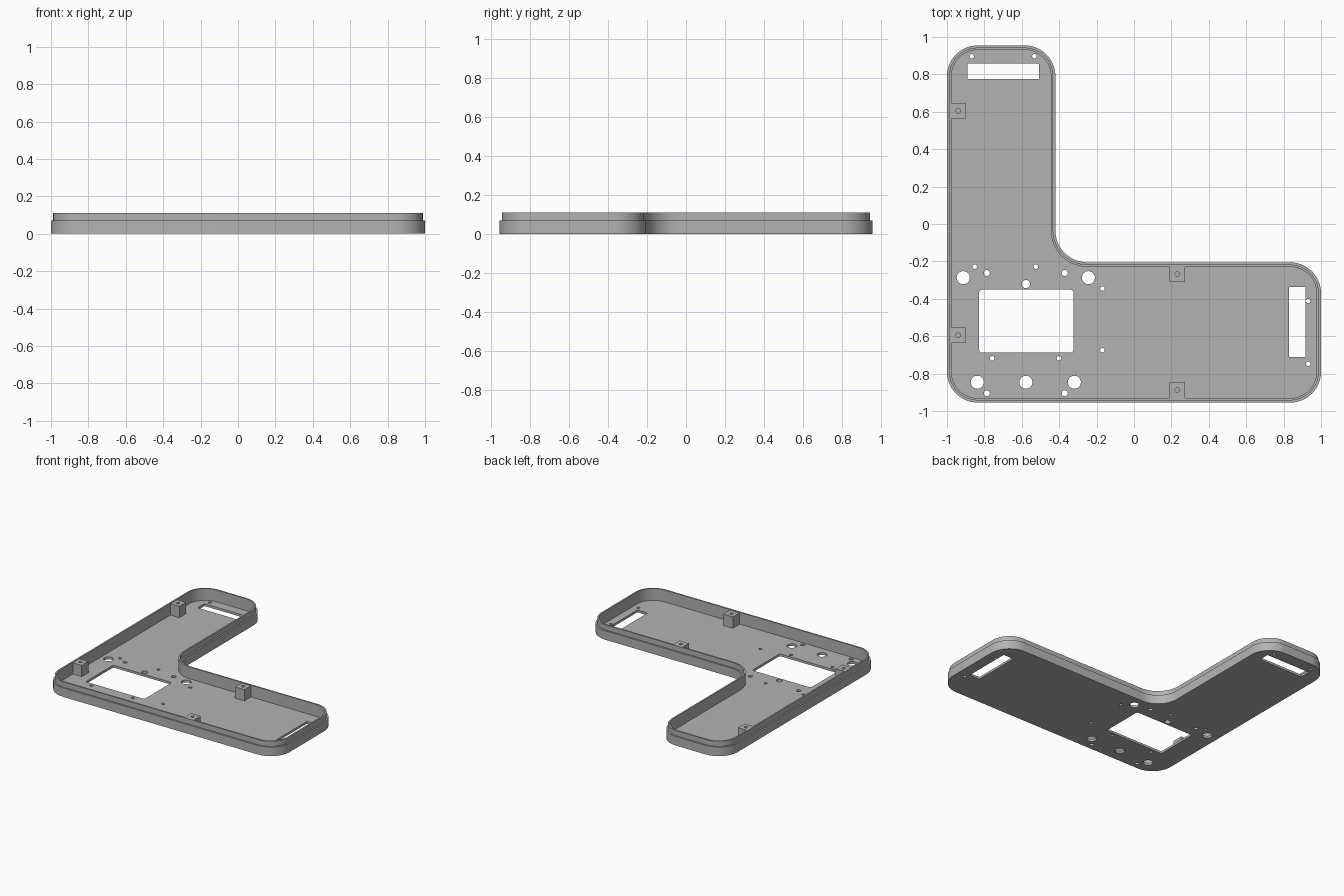
import bpy, bmesh
from math import cos, sin, radians

cube = bpy.data.objects.get("Cube")
if cube:
    bpy.data.objects.remove(cube, do_unlink=True)

HALF_Y, ARM_Y, LEG_X = 0.955, -0.205, -0.42   # extents of the L
R, R_IN = 0.165, 0.17                         # convex and concave corner radii
FLOOR, STEP, RIM = 0.018, 0.07, 0.11          # heights

grey = bpy.data.materials.new("Plain grey")
grey.use_nodes = True
grey.diffuse_color = (0.45, 0.45, 0.45, 1)
grey.node_tree.nodes["Principled BSDF"].inputs["Base Color"].default_value = (0.45, 0.45, 0.45, 1)


def arc(cx, cy, r, start, end, steps):
    angles = [radians(start + (end - start) * i / steps) for i in range(steps + 1)]
    return [(cx + r * cos(a), cy + r * sin(a)) for a in angles]


def outline(inset):
    """Rounded L, counter-clockwise, moved inward by inset."""
    r, n = R - inset, 14
    return (arc(R - 1, R - HALF_Y, r, 180, 270, n)
            + arc(1 - R, R - HALF_Y, r, 270, 360, n)
            + arc(1 - R, ARM_Y - R, r, 0, 90, n)
            + arc(LEG_X + R_IN, ARM_Y + R_IN, R_IN + inset, 270, 180, n)
            + arc(LEG_X - R, HALF_Y - R, r, 0, 90, n)
            + arc(R - 1, HALF_Y - R, r, 90, 180, n))


def rounded_box(x0, x1, y0, y1, r):
    return (arc(x0 + r, y0 + r, r, 180, 270, 4) + arc(x1 - r, y0 + r, r, 270, 360, 4)
            + arc(x1 - r, y1 - r, r, 0, 90, 4) + arc(x0 + r, y1 - r, r, 90, 180, 4))


def circle(x, y, r):
    return arc(x, y, r, 0, 345, 23)


def loft(bm, rings):
    """Closed solid through a list of (points, z) rings with equal counts."""
    loops = [[bm.verts.new((x, y, z)) for x, y in pts] for pts, z in rings]
    n = len(loops[0])
    for low, high in zip(loops, loops[1:]):
        for i in range(n):
            j = (i + 1) % n
            bm.faces.new((low[i], low[j], high[j], high[i]))
    bm.faces.new(loops[0][::-1])
    bm.faces.new(loops[-1])


def finish(name, bm):
    bmesh.ops.recalc_face_normals(bm, faces=bm.faces)
    mesh = bpy.data.meshes.new(name)
    bm.to_mesh(mesh)
    bm.free()
    mesh.materials.append(grey)
    obj = bpy.data.objects.new(name, mesh)
    bpy.context.collection.objects.link(obj)
    return obj


def activate(obj):
    bpy.ops.object.select_all(action='DESELECT')
    obj.select_set(True)
    bpy.context.view_layer.objects.active = obj


def cut(obj, shapes, z0, z1):
    """Cut the given outlines out of obj between two heights."""
    bm = bmesh.new()
    for pts in shapes:
        loft(bm, [(pts, z0), (pts, z1)])
    cutter = finish("hole_cutter", bm)
    cutter.hide_render = True
    mod = obj.modifiers.new("holes", 'BOOLEAN')
    mod.operation, mod.solver, mod.object = 'DIFFERENCE', 'EXACT', cutter
    activate(obj)
    bpy.ops.object.modifier_apply(modifier=mod.name)
    bpy.data.objects.remove(cutter, do_unlink=True)


# Tray: floor, outer wall with a stepped lip, and inner wall
bm = bmesh.new()
loft(bm, [(outline(0), 0), (outline(0), STEP), (outline(0.012), STEP),
          (outline(0.012), RIM), (outline(0.024), RIM), (outline(0.024), FLOOR)])
tray = finish("tray", bm)

# Screen window and the two end slots
shapes = [rounded_box(-0.828, -0.324, -0.688, -0.351, 0.015),
          rounded_box(-0.889, -0.509, 0.774, 0.857, 0.003),
          rounded_box(0.828, 0.916, -0.71, -0.337, 0.003)]

# Round holes, grouped by radius
holes = {
    0.035: [(-0.913, -0.287), (-0.244, -0.287), (-0.838, -0.846), (-0.578, -0.846), (-0.319, -0.846)],
    0.022: [(-0.578, -0.321)],
    0.016: [(x, y) for x in (-0.787, -0.37) for y in (-0.262, -0.905)],
    0.012: [(-0.852, -0.228), (-0.525, -0.228), (-0.169, -0.345), (-0.169, -0.675),
            (-0.758, -0.718), (-0.402, -0.718), (-0.868, 0.897), (-0.533, 0.897),
            (0.932, -0.412), (0.932, -0.747)],
}
for radius, centres in holes.items():
    shapes += [circle(x, y, radius) for x, y in centres]
cut(tray, shapes, -0.05, 0.05)
activate(tray)
bpy.ops.object.shade_smooth_by_angle(angle=radians(30))

# Screw blocks against the walls, each with a blind hole
blocks = {"left_arm_back_block": (-0.94, 0.605), "left_arm_front_block": (-0.94, -0.595),
          "front_wall_block": (0.231, -0.888), "back_wall_block": (0.231, -0.268)}
for name, (x, y) in blocks.items():
    bm = bmesh.new()
    base = [(x + sx * 0.041, y + sy * 0.041) for sx, sy in ((-1, -1), (1, -1), (1, 1), (-1, 1))]
    loft(bm, [(base, FLOOR - 0.006), (base, RIM - 0.004)])
    block = finish(name, bm)
    cut(block, [circle(x, y, 0.012)], 0.05, 0.2)
    activate(block)
    bpy.ops.object.shade_smooth_by_angle(angle=radians(30))
